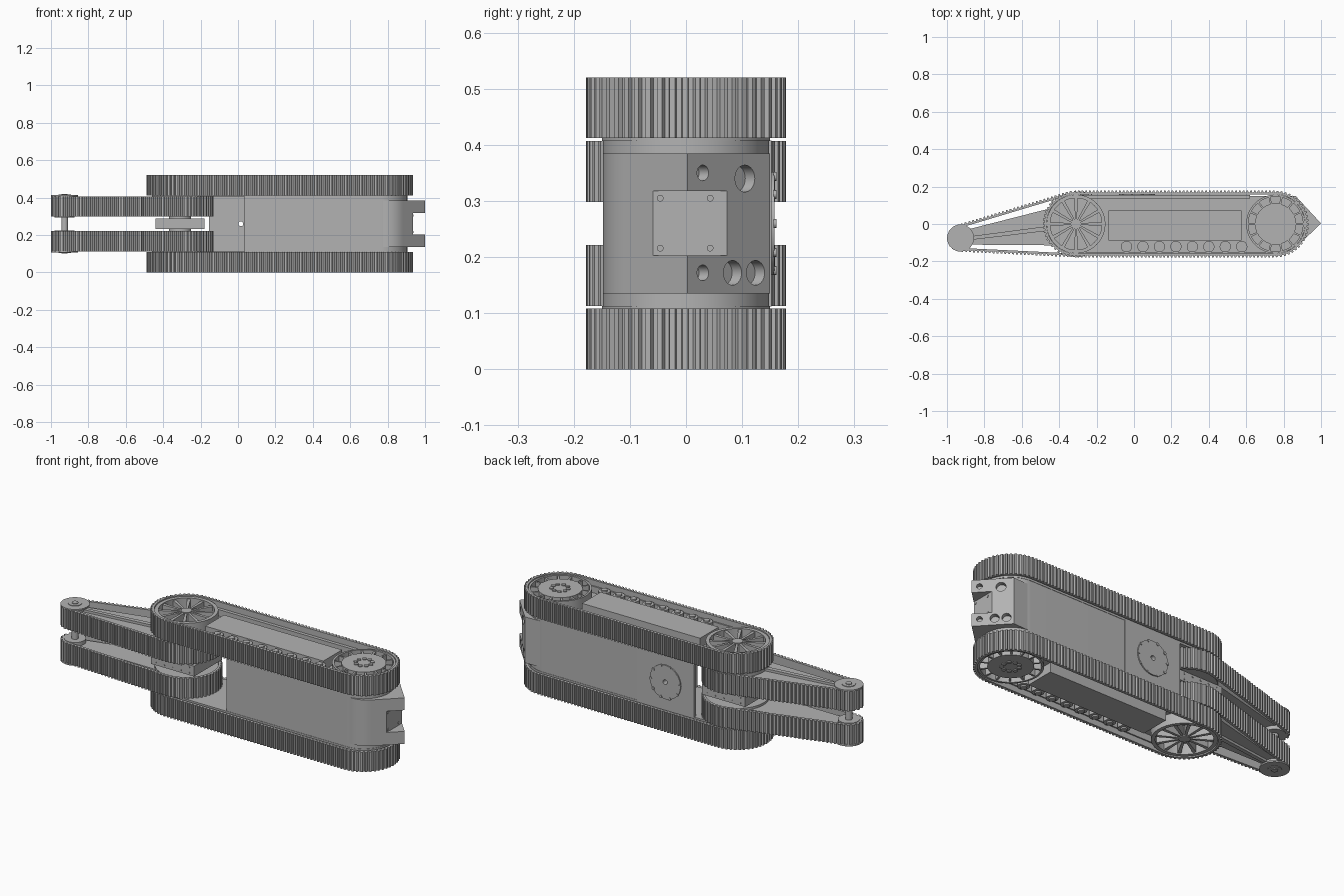
import bpy, bmesh
from math import pi, cos, sin, acos, atan2, radians
from mathutils import Vector, Matrix

if "Cube" in bpy.data.objects:
    bpy.data.objects.remove(bpy.data.objects["Cube"])

grey = bpy.data.materials.new("machine_grey")
grey.use_nodes = True
COLOUR = (0.45, 0.45, 0.45, 1)
grey.diffuse_color = COLOUR
grey.node_tree.nodes["Principled BSDF"].inputs["Base Color"].default_value = COLOUR

MID = 0.26  # height of the symmetry plane
centre = bpy.data.objects.new("mirror_centre", None)
centre.location.z = MID
centre.hide_render = True
bpy.context.collection.objects.link(centre)
parts = []


def finish(name, bm, mirror=False):
    bmesh.ops.recalc_face_normals(bm, faces=bm.faces)
    mesh = bpy.data.meshes.new(name)
    bm.to_mesh(mesh)
    bm.free()
    mesh.materials.append(grey)
    ob = bpy.data.objects.new(name, mesh)
    bpy.context.collection.objects.link(ob)
    if mirror:
        mod = ob.modifiers.new("mirror", "MIRROR")
        mod.use_axis = (False, False, True)
        mod.mirror_object = centre
        mod.use_mirror_merge = False
    parts.append(ob)
    return ob


def extrude(bm, outline, z0, z1, matrix=Matrix()):
    low = [bm.verts.new(matrix @ Vector((x, y, z0))) for x, y in outline]
    top = [bm.verts.new(matrix @ Vector((x, y, z1))) for x, y in outline]
    bm.faces.new(low)
    bm.faces.new(top)
    for i in range(len(low)):
        j = (i + 1) % len(low)
        bm.faces.new((low[i], low[j], top[j], top[i]))


def solids(name, pieces, mirror=False, matrix=Matrix()):
    bm = bmesh.new()
    for outline, z0, z1 in pieces:
        extrude(bm, outline, z0, z1, matrix)
    return finish(name, bm, mirror)


def loop(name, outer, inner, z0, z1, mirror=False):
    bm = bmesh.new()
    rows = [[bm.verts.new((p[0], p[1], z)) for p in line]
            for line, z in ((outer, z0), (outer, z1), (inner, z1), (inner, z0))]
    n = len(outer)
    for i in range(n):
        j = (i + 1) % n
        for k in range(4):
            a, b = rows[k], rows[(k + 1) % 4]
            bm.faces.new((a[i], a[j], b[j], b[i]))
    return finish(name, bm, mirror)


def arc(c, r, a0, a1, n):
    return [(c[0] + r * cos(a0 + (a1 - a0) * i / n), c[1] + r * sin(a0 + (a1 - a0) * i / n))
            for i in range(n + 1)]


def circle(c, r, n=40):
    return arc(c, r, 0, 2 * pi, n)[:-1]


def rect(x0, x1, y0, y1):
    return [(x0, y0), (x1, y0), (x1, y1), (x0, y1)]


def ring_of(c, r, count):
    return [(c[0] + r * cos(2 * pi * i / count), c[1] + r * sin(2 * pi * i / count))
            for i in range(count)]


def spoke(c, r0, r1, w0, w1, a):
    u, v = Vector((cos(a), sin(a))), Vector((-sin(a), cos(a)))
    c = Vector(c)
    return [c + u * r0 - v * w0, c + u * r1 - v * w1, c + u * r1 + v * w1, c + u * r0 + v * w0]


def hull(c1, r1, c2, r2, n=40):
    d = Vector(c2) - Vector(c1)
    base, a = atan2(d.y, d.x), acos((r1 - r2) / d.length)
    return arc(c2, r2, base - a, base + a, n) + arc(c1, r1, base + a, base + 2 * pi - a, n)


def belt(name, c1, r1, c2, r2, z0, z1, pitch):
    # toothed band: walk the outline and alternate high and low offsets
    path = [Vector(p) for p in hull(c1, r1 - 0.02, c2, r2 - 0.02)]
    segs = [(p, q) for p, q in zip(path, path[1:] + path[:1]) if (q - p).length > 1e-6]
    total = sum((q - p).length for p, q in segs)
    teeth = round(total / pitch)
    outer, inner, k, run = [], [], 0, 0.0
    for t in range(teeth):
        for frac, off in ((0.1, 0.02), (0.5, 0.02), (0.6, 0.011), (0.98, 0.011)):
            s = (t + frac) * total / teeth
            while k < len(segs) - 1 and run + (segs[k][1] - segs[k][0]).length < s:
                run += (segs[k][1] - segs[k][0]).length
                k += 1
            u = (segs[k][1] - segs[k][0]).normalized()
            p = segs[k][0] + u * (s - run)
            inner.append(p)
            outer.append(p + Vector((u.y, -u.x)) * off)
    return loop(name, outer, inner, z0, z1, True)


def cut(ob, cutter):
    mod = ob.modifiers.new("cut", "BOOLEAN")
    mod.operation, mod.object, mod.solver = "DIFFERENCE", cutter, "EXACT"
    cutter.hide_render = True
    bpy.context.view_layer.objects.active = ob
    bpy.ops.object.modifier_apply(modifier=mod.name)
    parts.remove(cutter)
    bpy.data.objects.remove(cutter)


REAR, FRONT, TIP = (-0.31, 0), (0.757, 0), (-0.927, -0.075)

# Main tracks, with their side frames
belt("main_track", REAR, 0.178, FRONT, 0.178, 0, 0.108, 0.02)
solids("track_frame", [(hull(REAR, 0.15, FRONT, 0.15), 0.065, 0.113)], True)
solids("side_box", [(rect(-0.135, 0.575, -0.088, 0.072), 0.014, 0.07)], True)
solids("guide_rail", [(rect(-0.3, 0.62, 0.136, 0.154), 0.03, 0.07),
                      (rect(-0.3, 0.75, -0.157, -0.15), 0.03, 0.07)], True)
rollers = []
for i in range(8):
    c = (-0.04 + 0.088 * i, -0.121)
    rollers += [(circle(c, 0.03, 24), 0.02, 0.07), (circle(c, 0.016, 16), 0.012, 0.02)]
solids("road_rollers", rollers, True)

# Spoked rear wheel
loop("rear_rim", circle(REAR, 0.157, 64), circle(REAR, 0.138, 64), 0.006, 0.1, True)
solids("rear_spokes", [(spoke(REAR, 0.015, 0.14, 0.005, 0.009, 2 * pi * i / 12), 0.012, 0.06)
                       for i in range(12)], True)
solids("rear_hub", [(circle(REAR, 0.028), 0.008, 0.07)], True)

# Front wheel with a ring of cells and a bolted centre
loop("front_rim", circle(FRONT, 0.157, 64), circle(FRONT, 0.146, 64), 0.006, 0.1, True)
solids("front_wheel_disc", [(circle(FRONT, 0.11, 48), 0.008, 0.07)], True)
solids("front_cell_walls", [(spoke(FRONT, 0.105, 0.15, 0.005, 0.005, 2 * pi * i / 14), 0.01, 0.07)
                            for i in range(14)], True)
solids("front_hub_bolts", [(circle(p, 0.011, 14), 0.003, 0.01)
                           for p in ring_of(FRONT, 0.042, 9)], True)

# Flippers: tapered tracks, arms and wheels
belt("flipper_track", TIP, 0.073, REAR, 0.178, 0.113, 0.222, 0.021)
solids("flipper_drum", [(circle(REAR, 0.157, 48), 0.118, 0.217)], True)
solids("flipper_arm", [(hull(TIP, 0.035, REAR, 0.115), 0.135, 0.205)], True)
solids("flipper_rib", [([(-0.87, -0.085), (-0.45, -0.035), (-0.45, -0.01), (-0.87, -0.065)],
                        0.122, 0.14)], True)
solids("tip_wheel", [(circle(TIP, 0.054), 0.115, 0.225), (circle(TIP, 0.072), 0.107, 0.115),
                     (circle(TIP, 0.034, 28), 0.104, 0.108),
                     (circle(TIP, 0.016, 20), 0.1, 0.105)], True)
solids("tip_axle", [(circle(TIP, 0.018, 24), 0.2, 0.32)])
solids("flipper_shaft", [(circle(REAR, 0.06), 0.1, 0.42)])
solids("flipper_bracket", [(rect(-0.44, -0.18, -0.12, 0.12), 0.232, 0.288)])
UPRIGHT = Matrix.Rotation(pi / 2, 4, "X")  # outline in x and z, depth along -y
dots = [(circle((-0.41 + 0.05 * i, z), 0.005, 10), h, h + 0.004)
        for i in range(5) for z in (0.245, 0.275) for h in (-0.123, 0.119)]
solids("bracket_bolts", dots, matrix=UPRIGHT)

# Body with a rounded front end and open rear
body = [(0.18, -0.148)] + arc(FRONT, 0.148, -pi / 2, pi / 2, 32) + [(0.18, 0.148)]
solids("body", [(body, 0.108, 0.412)])
solids("body_front_wall", [(rect(0.035, 0.18, -0.148, -0.134), 0.108, 0.412)])
panel = solids("back_panel", [(rect(-0.155, 0.184, 0.135, 0.152), 0.112, 0.408)])
disc = solids("back_disc", [(circle((0.015, MID), 0.092, 48), -0.158, -0.128)], matrix=UPRIGHT)
for ob in (panel, disc):
    cut(ob, solids("hole", [(circle((0.015, MID), 0.013, 20), -0.2, -0.1)], matrix=UPRIGHT))
solids("disc_bolts", [(circle(p, 0.008, 12), -0.161, -0.156)
                      for p in ring_of((0.015, MID), 0.088, 10)], matrix=UPRIGHT)

# Wedge nose, softened on its front-facing side
bm = bmesh.new()
wedge = [(0.76, 0.146), (0.76, -0.146)] + arc((0.79, -0.018), 0.13, -pi / 2, -pi / 4, 10)
extrude(bm, wedge + [(1.0, 0.003), (0.864, 0.15)], 0.135, 0.385)
soft = [e for e in bm.edges if abs(e.verts[0].co.z - e.verts[1].co.z) < 1e-5
        and max(v.co.y for v in e.verts) < -0.05 and min(v.co.x for v in e.verts) > 0.765]
bmesh.ops.bevel(bm, geom=soft, offset=0.012, segments=4, affect="EDGES", profile=0.5)
nose = finish("nose", bm)
cut(nose, solids("notch", [(rect(0.935, 1.1, -0.2, 0.2), 0.203, 0.318)]))

# Sensor ports sunk into the rear-facing slope of the nose
normal = Vector((0.734, 0.679, 0))
for y, z, r in ((0.105, 0.34, 0.024), (0.03, 0.35, 0.014), (0.03, 0.172, 0.014),
                (0.083, 0.172, 0.022), (0.124, 0.172, 0.022)):
    spot = Vector((1.0 - (y - 0.003) * 0.925, y, z))
    turn = Matrix.Translation(spot) @ normal.to_track_quat("Z", "Y").to_matrix().to_4x4()
    cut(nose, solids("port", [(circle((0, 0), r, 28), -0.025, 0.02)], matrix=turn))
ACROSS = Matrix.Translation((0.935, 0, 0)) @ Matrix(((0, 0, 1, 0), (1, 0, 0, 0), (0, 1, 0, 0), (0, 0, 0, 1)))
solids("notch_bolts", [(circle((y, z), 0.006, 14), -0.002, 0.003)
                       for y in (-0.046, 0.043) for z in (0.216, 0.305)], matrix=ACROSS)

# Smooth the round parts and keep the edges crisp
bpy.ops.object.select_all(action="DESELECT")
for ob in parts:
    ob.select_set(True)
bpy.context.view_layer.objects.active = parts[0]
bpy.ops.object.shade_smooth_by_angle(angle=radians(30))
